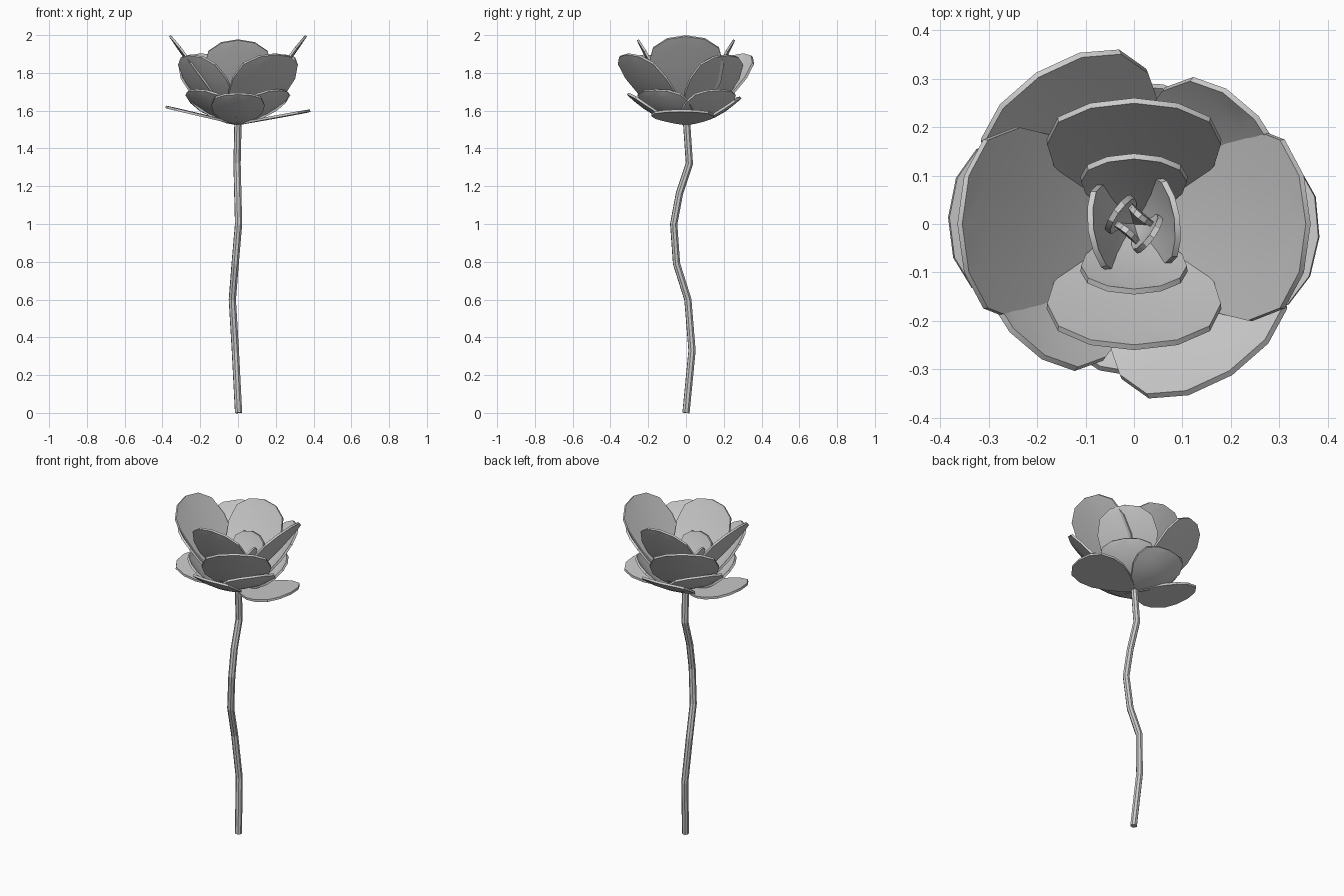
import bpy, bmesh, math
from mathutils import Vector

if "Cube" in bpy.data.objects:
    bpy.data.objects.remove(bpy.data.objects["Cube"])

BASE_Z = 1.53
# half outline of a petal: fraction of length, fraction of half width
OUTLINE = [(0.0, 0.06), (0.12, 0.36), (0.3, 0.68), (0.48, 0.92), (0.67, 1.0),
           (0.86, 0.87), (0.965, 0.5), (1.0, 0.0)]


def petal(name, azimuth, reach, tip_z, half_width, cup=0.03, sag=0.02, thick=0.013):
    """Thin cupped petal rising from the top of the stem."""
    a = math.radians(azimuth)
    out = Vector((math.cos(a), math.sin(a), 0))
    side = Vector((-math.sin(a), math.cos(a), 0))
    axis = out * reach + Vector((0, 0, tip_z - BASE_Z))
    normal = axis.cross(side).normalized()
    if normal.z < 0:
        normal = -normal                       # inner, upward side
    base = Vector((0, 0, BASE_Z))

    def point(u, w):
        h = cup * w * w - sag * math.sin(math.pi * u)
        return base + axis * u + side * (w * half_width) + normal * h

    bm = bmesh.new()
    rows = []
    for u, w in OUTLINE[:-1]:
        rows.append([bm.verts.new(point(u, w * k)) for k in (-1, -0.5, 0, 0.5, 1)])
    tip = bm.verts.new(point(1, 0))
    for r0, r1 in zip(rows, rows[1:]):
        for i in range(4):
            bm.faces.new((r0[i], r0[i + 1], r1[i + 1], r1[i]))
    last = rows[-1]
    for i in range(4):
        bm.faces.new((last[i], last[i + 1], tip))
    bm.normal_update()
    me = bpy.data.meshes.new(name)
    bm.to_mesh(me)
    bm.free()
    ob = bpy.data.objects.new(name, me)
    bpy.context.collection.objects.link(ob)
    bpy.ops.object.select_all(action='DESELECT')
    ob.select_set(True)
    bpy.context.view_layer.objects.active = ob
    sol = ob.modifiers.new("thickness", 'SOLIDIFY')
    sol.thickness = thick
    sol.offset = 0
    bpy.ops.object.modifier_apply(modifier=sol.name)
    bpy.ops.object.shade_smooth_by_angle(angle=math.radians(30))
    return ob


# wavy stem
curve = bpy.data.curves.new("stem", 'CURVE')
curve.dimensions = '3D'
curve.bevel_depth = 0.02
curve.bevel_resolution = 2
curve.use_fill_caps = True
path = [(0.003, 0, 0), (-0.014, 0.032, 0.33), (-0.03, 0.01, 0.6), (-0.015, -0.05, 0.79),
        (0.003, -0.065, 1.0), (-0.001, -0.035, 1.16), (-0.005, 0.018, 1.32), (0, 0.003, 1.54)]
sp = curve.splines.new('POLY')
sp.points.add(len(path) - 1)
for p, co in zip(sp.points, path):
    p.co = (*co, 1)
sp.use_smooth = False
bpy.context.collection.objects.link(bpy.data.objects.new("stem", curve))

# flat lowest petals
petal("lowest_petal_right", -4, 0.383, 1.60, 0.165, cup=0.0, sag=0.0)
petal("lowest_petal_left", 178, 0.383, 1.62, 0.165, cup=0.0, sag=0.0)

# low bowl petals
for i, (az, r, z, w) in enumerate([(-90, 0.31, 1.69, 0.14), (94, 0.29, 1.67, 0.16),
                                   (-143, 0.28, 1.71, 0.16), (-37, 0.27, 1.71, 0.16),
                                   (40, 0.28, 1.71, 0.16), (143, 0.27, 1.71, 0.16)]):
    petal(f"low_petal_{i}", az, r, z, w, cup=0.02, sag=0.03)

# diagonal petals
for i, (az, r, z, w) in enumerate([(-57, 0.367, 1.90, 0.195), (123, 0.367, 1.90, 0.195),
                                   (41, 0.335, 1.895, 0.17), (-139, 0.335, 1.895, 0.17)]):
    petal(f"diagonal_petal_{i}", az, r, z, w, cup=0.02, sag=0.03)

# tall petals and the nested inner pairs, each on opposite sides
for name, az, r, z, w, cup in [("tall_petal_x", 0, 0.36, 1.996, 0.20, 0.012),
                               ("tall_petal_y", 90, 0.255, 1.975, 0.18, 0.012),
                               ("inner_petal_y", 90, 0.14, 1.82, 0.11, 0.012),
                               ("inner_petal_x", 8, 0.09, 1.78, 0.09, 0.012),
                               ("core_petal_a", -35, 0.045, 1.74, 0.045, 0.006),
                               ("core_petal_b", 50, 0.02, 1.71, 0.03, 0.0)]:
    for k in (0, 1):
        petal(f"{name}_{k}", az + 180 * k, r, z, w, cup=cup, sag=0.012, thick=0.012)
